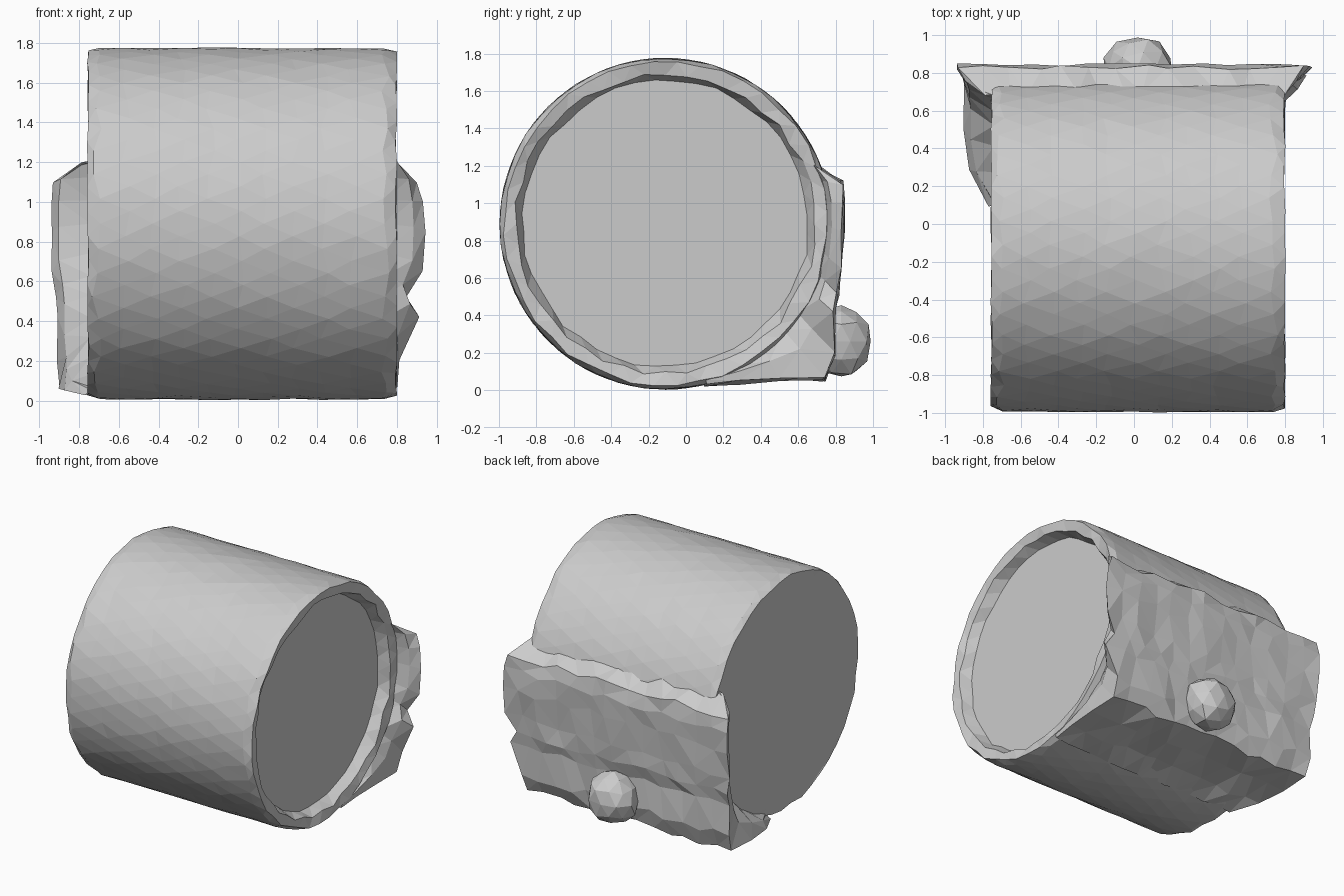
import bpy, bmesh, math, random

if "Cube" in bpy.data.objects:
    bpy.data.objects.remove(bpy.data.objects["Cube"])

random.seed(7)
CY, CZ, R = -0.11, 0.89, 0.885      # barrel axis and radius
SEG = 44


def j(a):
    return random.uniform(-a, a)


def finish(bm, name):
    bmesh.ops.triangulate(bm, faces=[f for f in bm.faces if len(f.verts) == 4])
    bmesh.ops.recalc_face_normals(bm, faces=bm.faces)
    me = bpy.data.meshes.new(name)
    bm.to_mesh(me)
    bm.free()
    ob = bpy.data.objects.new(name, me)
    bpy.context.collection.objects.link(ob)
    return ob


# Barrel: rings lathed round x as (x, radius, x jitter, radius jitter), alternate rings staggered
rings = [(-0.755, 0.835, 0, 0.02), (-0.755, 0.865, 0.005, 0.01), (-0.71, R, 0.025, 0.002)]
rings += [(-0.71 + 1.43 * i / 10, R, 0.025, 0.003) for i in range(1, 10)]
rings += [(0.74, R, 0.025, 0.004), (0.797, 0.865, 0.005, 0.01),
          (0.785, 0.80, 0.012, 0.015), (0.71, 0.765, 0, 0.012)]
bm = bmesh.new()
loops = []
for k, (x, r, jx, jr) in enumerate(rings):
    loop = []
    for i in range(SEG):
        a = 2 * math.pi * (i + 0.5 * (k % 2)) / SEG
        rr = r + j(jr)
        loop.append(bm.verts.new((x + j(jx), CY + rr * math.cos(a), CZ + rr * math.sin(a))))
    loops.append(loop)
for k in range(len(loops) - 1):
    A, B = loops[k], loops[k + 1]
    for i in range(SEG):
        n = (i + 1) % SEG
        if k % 2 == 0:
            bm.faces.new((A[i], A[n], B[i]))
            bm.faces.new((A[n], B[n], B[i]))
        else:
            bm.faces.new((A[i], A[n], B[n]))
            bm.faces.new((A[i], B[n], B[i]))
bm.faces.new(loops[0])
bm.faces.new(loops[-1])
finish(bm, "barrel")

# Back bracket: rows of (y, z, left x, right x, angle where the flank meets the barrel)
rows = [(0.10, 0.03, -0.77, 0.78, -75), (0.28, 0.05, -0.87, 0.79, -63),
        (0.50, 0.06, -0.90, 0.80, -52), (0.74, 0.07, -0.90, 0.80, -42),
        (0.79, 0.20, -0.91, 0.81, -34), (0.79, 0.42, -0.91, 0.91, -25),
        (0.81, 0.52, -0.92, 0.85, -18), (0.82, 0.65, -0.94, 0.93, -10),
        (0.84, 0.85, -0.94, 0.94, 0), (0.845, 1.0, -0.94, 0.93, 8),
        (0.83, 1.10, -0.93, 0.90, 16), (0.69, 1.20, -0.79, 0.80, 22)]
N = 13
bm = bmesh.new()
grid = []
for y, z, xl, xr, ang in rows:
    a = math.radians(ang)
    iy, iz = CY + 0.85 * math.cos(a), CZ + 0.85 * math.sin(a)
    my, mz = y + (iy - y) * 0.6, z + (iz - z) * 0.6
    pts = [(-0.74, iy, iz), (xl * 0.96, my, mz)]
    for i in range(N + 1):
        e = 0.004 if i in (0, N) else 0.025
        pts.append((xl + (xr - xl) * i / N + j(e), min(y + j(0.012), 0.85), max(z + j(e), 0.02)))
    pts += [(xr * 0.6 + 0.80 * 0.4, my, mz), (0.74, iy, iz)]
    grid.append([bm.verts.new(p) for p in pts])
for A, B in zip(grid, grid[1:]):
    for i in range(len(A) - 1):
        bm.faces.new((A[i], A[i + 1], B[i + 1], B[i]))
finish(bm, "back_bracket")

# Rough lump on the lower back
bm = bmesh.new()
bmesh.ops.create_icosphere(bm, subdivisions=2, radius=1)
for v in bm.verts:
    s = 1 + j(0.06)
    v.co = (0.02 + 0.19 * v.co.x * s, 0.83 + 0.165 * v.co.y * s, 0.26 + 0.195 * v.co.z * s)
finish(bm, "back_lump")
